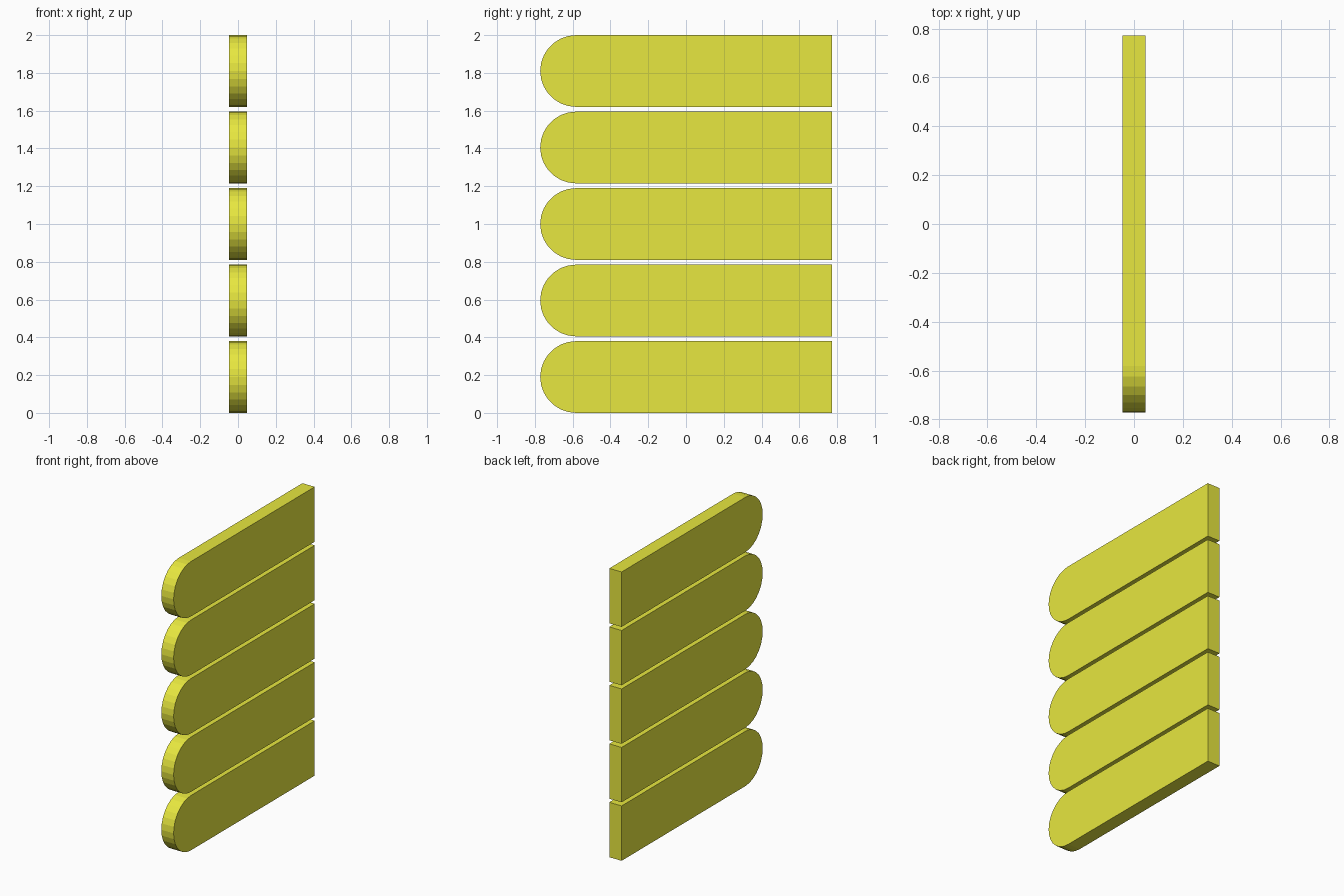
import bpy, bmesh
from math import sin, cos, pi

if "Cube" in bpy.data.objects:
    bpy.data.objects.remove(bpy.data.objects["Cube"])

COUNT, PITCH, HEIGHT = 5, 0.405, 0.38
BACK, FRONT, HALF_T = 0.772, -0.772, 0.047
SEGMENTS = 14

yellow = bpy.data.materials.new("yellow")
yellow.diffuse_color = (0.8, 0.8, 0.05, 1)
yellow.use_nodes = True
yellow.node_tree.nodes["Principled BSDF"].inputs["Base Color"].default_value = yellow.diffuse_color

# Board outline: square back end, half-round front end
r = HEIGHT / 2
outline = [(BACK, 0), (BACK, HEIGHT)]
for i in range(SEGMENTS + 1):
    a = pi / 2 + pi * i / SEGMENTS
    outline.append((FRONT + r + r * cos(a), r + r * sin(a)))

bm = bmesh.new()
face = bm.faces.new([bm.verts.new((-HALF_T, y, z)) for y, z in outline])
extruded = bmesh.ops.extrude_face_region(bm, geom=[face], use_keep_orig=True)
moved = [v for v in extruded["geom"] if isinstance(v, bmesh.types.BMVert)]
bmesh.ops.translate(bm, verts=moved, vec=(2 * HALF_T, 0, 0))
bmesh.ops.recalc_face_normals(bm, faces=bm.faces)
mesh = bpy.data.meshes.new("board")
bm.to_mesh(mesh)
bm.free()
mesh.materials.append(yellow)

# Stack of boards with narrow gaps
for i in range(COUNT):
    board = bpy.data.objects.new(f"board_{i + 1}", mesh)
    board.location.z = i * PITCH
    bpy.context.collection.objects.link(board)
